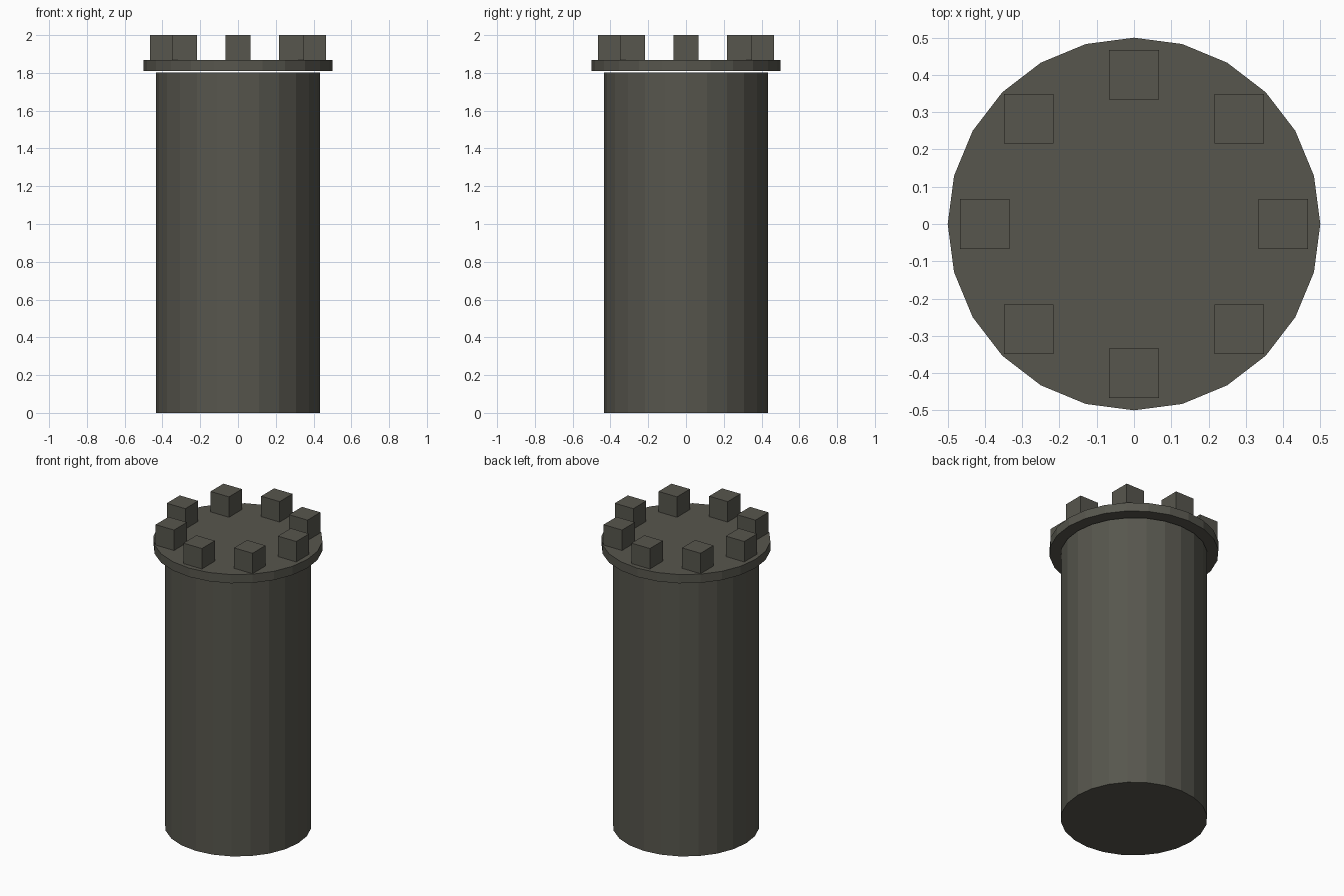
import bpy
from math import cos, sin, tau

if "Cube" in bpy.data.objects:
    bpy.data.objects.remove(bpy.data.objects["Cube"], do_unlink=True)

COLOUR = (0.095, 0.093, 0.075, 1)
stone = bpy.data.materials.new("dark_olive_stone")
stone.use_nodes = True
stone.diffuse_color = COLOUR
stone.node_tree.nodes["Principled BSDF"].inputs["Base Color"].default_value = COLOUR


def finish(name):
    obj = bpy.context.object
    obj.name = name
    obj.data.materials.append(stone)


def drum(name, radius, bottom, top):
    bpy.ops.mesh.primitive_cylinder_add(
        vertices=24, radius=radius, depth=top - bottom,
        location=(0, 0, (bottom + top) / 2))
    finish(name)


# Tower shaft and the overhanging platform just above it
drum("tower_shaft", 0.433, 0, 1.802)
drum("platform", 0.5, 1.81, 1.867)

# Ring of eight axis-aligned battlement blocks
BLOCK = 0.133
for i in range(8):
    angle = tau * i / 8
    bpy.ops.mesh.primitive_cube_add(
        size=BLOCK,
        location=(0.4 * cos(angle), 0.4 * sin(angle), 2 - BLOCK / 2))
    finish(f"battlement_{i + 1}")
